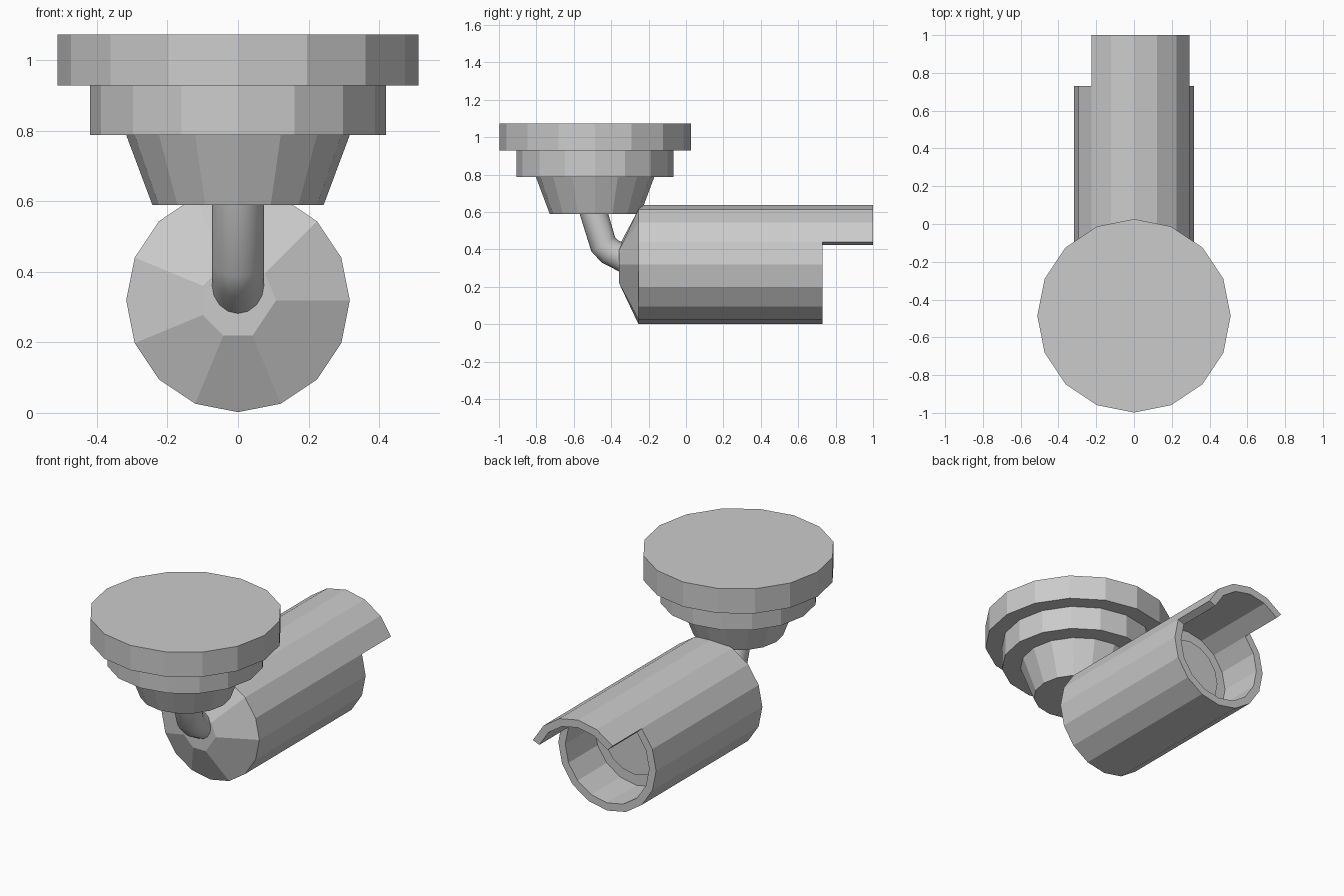
import bpy, bmesh
from math import cos, sin, radians

if "Cube" in bpy.data.objects:
    bpy.data.objects.remove(bpy.data.objects["Cube"])

N = 16
CZ = 0.319          # height of the camera body axis
STEP = 360 / N


def finish(bm, name):
    bmesh.ops.recalc_face_normals(bm, faces=bm.faces)
    mesh = bpy.data.meshes.new(name)
    bm.to_mesh(mesh)
    bm.free()
    ob = bpy.data.objects.new(name, mesh)
    bpy.context.collection.objects.link(ob)
    return ob


def disc(name, r_low, r_high, z0, z1, y=-0.486):
    bm = bmesh.new()
    bmesh.ops.create_cone(bm, cap_ends=True, segments=N, radius1=r_low, radius2=r_high, depth=z1 - z0)
    bmesh.ops.translate(bm, verts=bm.verts, vec=(0, y, (z0 + z1) / 2))
    return finish(bm, name)


def ring(bm, r, y, angles):
    return [bm.verts.new((r * cos(radians(a)), y, CZ + r * sin(radians(a)))) for a in angles]


def bridge(bm, a, b, closed=True):
    n = len(a)
    for i in range(n if closed else n - 1):
        j = (i + 1) % n
        bm.faces.new((a[i], a[j], b[j], b[i]))


# stepped ceiling mount
disc("mount_plate", 0.512, 0.512, 0.928, 1.073)
disc("mount_step", 0.42, 0.42, 0.788, 0.928)
disc("mount_cone", 0.243, 0.317, 0.59, 0.788)

# bent arm
curve = bpy.data.curves.new("arm", "CURVE")
curve.dimensions = "3D"
curve.bevel_depth = 0.074
curve.bevel_resolution = 6
curve.use_fill_caps = True
path = [(-0.51, 0.65), (-0.442, 0.425), (-0.405, 0.388), (-0.28, 0.325)]
spline = curve.splines.new("POLY")
spline.points.add(len(path) - 1)
for p, (y, z) in zip(spline.points, path):
    p.co = (0, y, z, 1)
bpy.context.collection.objects.link(bpy.data.objects.new("arm", curve))

# hollow camera body with a seven-sided tapered back
full = [i * STEP for i in range(N)]
bm = bmesh.new()
back = ring(bm, 0.317, -0.255, full)
front = ring(bm, 0.317, 0.73, full)
lip = ring(bm, 0.272, 0.73, full)
floor = ring(bm, 0.272, 0.46, full)
for a, b in ((back, front), (front, lip), (lip, floor)):
    bridge(bm, a, b)
bm.faces.new(floor)
corners = [0, 2, 5, 7, 9, 11, 13]
tip = ring(bm, 0.108, -0.358, [c * STEP for c in corners])
bm.faces.new(tip)
for i, c in enumerate(corners):
    j = (i + 1) % len(corners)
    end = corners[j] if j else N
    bm.faces.new([tip[j], tip[i]] + [back[k % N] for k in range(c, end + 1)])
finish(bm, "camera_body")

# lens disc inside the recess
bm = bmesh.new()
rear = ring(bm, 0.2, 0.45, full)
face = ring(bm, 0.2, 0.48, full)
bridge(bm, rear, face)
bm.faces.new(face)
bm.faces.new(rear)
finish(bm, "lens")

# off-centre sun visor over the opening
arc = [i * STEP for i in range(1, 7)]
bm = bmesh.new()
rings = [ring(bm, r, y, arc) for r, y in ((0.317, 0.73), (0.317, 1.0), (0.272, 1.0), (0.272, 0.73))]
for i in range(4):
    bridge(bm, rings[i], rings[(i + 1) % 4], closed=False)
for k in (0, -1):
    bm.faces.new([r[k] for r in rings])
finish(bm, "visor")
